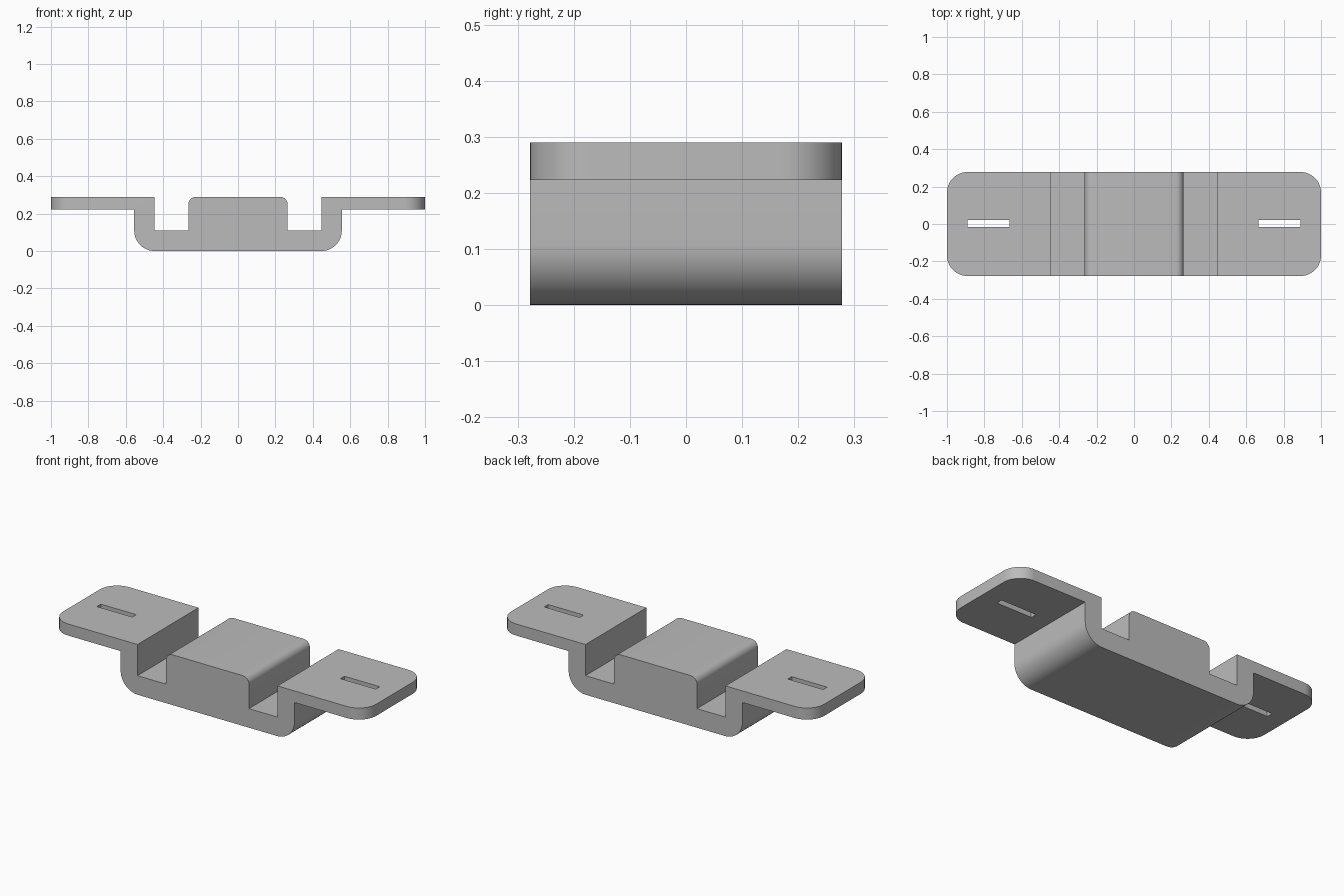
import bpy, bmesh, math

default = bpy.data.objects.get("Cube")
if default:
    bpy.data.objects.remove(default, do_unlink=True)

HALF_DEPTH = 0.278
TOP, FLANGE_BOTTOM, FLOOR = 0.29, 0.223, 0.11
WALL_OUT, WALL_IN, BLOCK = 0.555, 0.447, 0.265

grey = bpy.data.materials.new("grey")
grey.use_nodes = True
color = (0.5, 0.5, 0.5, 1)
grey.diffuse_color = color
grey.node_tree.nodes["Principled BSDF"].inputs["Base Color"].default_value = color


def link(name, bm):
    mesh = bpy.data.meshes.new(name)
    bm.to_mesh(mesh)
    bm.free()
    mesh.materials.append(grey)
    obj = bpy.data.objects.new(name, mesh)
    bpy.context.collection.objects.link(obj)
    return obj


def round_edges(bm, rule, radius, segments):
    edges = [e for e in bm.edges if all(rule(v.co) for v in e.verts)
             and rule((e.verts[0].co + e.verts[1].co) / 2)]
    bmesh.ops.bevel(bm, geom=edges, offset=radius, segments=segments,
                    profile=0.5, affect='EDGES', clamp_overlap=False)


# Bracket: half profile mirrored, then extruded through the depth
half = [(WALL_OUT, 0), (WALL_OUT, FLANGE_BOTTOM), (1, FLANGE_BOTTOM), (1, TOP),
        (WALL_IN, TOP), (WALL_IN, FLOOR), (BLOCK, FLOOR), (BLOCK, TOP)]
profile = half + [(-x, z) for x, z in reversed(half)]
bm = bmesh.new()
face = bm.faces.new([bm.verts.new((x, -HALF_DEPTH, z)) for x, z in profile])
extruded = bmesh.ops.extrude_face_region(bm, geom=[face])["geom"]
moved = [g for g in extruded if isinstance(g, bmesh.types.BMVert)]
bmesh.ops.translate(bm, verts=moved, vec=(0, 2 * HALF_DEPTH, 0))
bmesh.ops.recalc_face_normals(bm, faces=bm.faces)

# Rounded underside, block shoulders and flange corners
for side in (1, -1):
    near = lambda a, b: abs(a - b) < 1e-4
    round_edges(bm, lambda c: near(c.x, side * WALL_OUT) and near(c.z, 0), 0.11, 12)
    round_edges(bm, lambda c: near(c.x, side * BLOCK) and near(c.z, TOP), 0.04, 8)
    for end in (1, -1):
        round_edges(bm, lambda c: near(c.x, side) and near(c.y, end * HALF_DEPTH), 0.11, 12)
bracket = link("mounting_bracket", bm)

# Strap slots cut through both flanges
for side in (1, -1):
    bm = bmesh.new()
    bmesh.ops.create_cube(bm, size=1)
    bmesh.ops.scale(bm, verts=bm.verts, vec=(0.226, 0.036, 0.3))
    bmesh.ops.translate(bm, verts=bm.verts, vec=(side * 0.778, 0.003, TOP))
    cutter = link("slot_cutter", bm)
    cutter.hide_render = True
    cut = bracket.modifiers.new("slot", 'BOOLEAN')
    cut.operation, cut.solver, cut.object = 'DIFFERENCE', 'EXACT', cutter
    bpy.context.view_layer.objects.active = bracket
    bpy.ops.object.modifier_apply(modifier=cut.name)
    bpy.data.objects.remove(cutter, do_unlink=True)

for obj in bpy.context.selected_objects:
    obj.select_set(False)
bracket.select_set(True)
bpy.context.view_layer.objects.active = bracket
bpy.ops.object.shade_smooth_by_angle(angle=math.radians(30))
